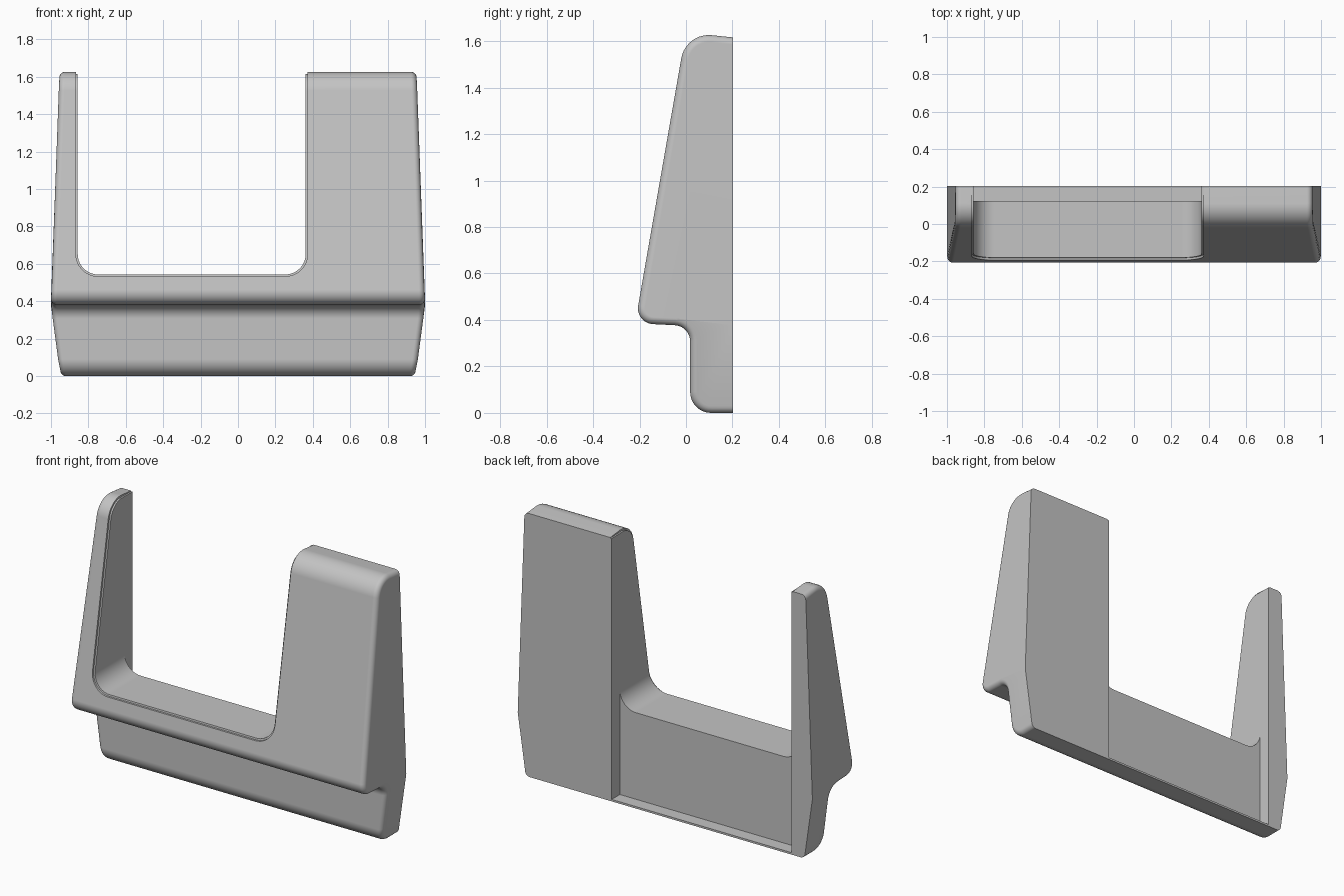
import bpy, bmesh, math
from mathutils import Vector

if "Cube" in bpy.data.objects:
    bpy.data.objects.remove(bpy.data.objects["Cube"])

BACK = 0.203      # y of the flat back
SPLIT = 0.377     # height where the sides are widest
TOP = 1.625
FILLET = 0.03

grey = bpy.data.materials.new("light grey")
grey.use_nodes = True
grey.diffuse_color = (0.55, 0.55, 0.55, 1)
grey.node_tree.nodes["Principled BSDF"].inputs["Base Color"].default_value = grey.diffuse_color


def rounded(corners, steps=10):
    """Replace each (a, b, radius) corner of a closed outline by an arc."""
    out = []
    for i, (a, b, r) in enumerate(corners):
        p = Vector((a, b))
        if not r:
            out.append(p)
            continue
        u = (Vector(corners[i - 1][:2]) - p).normalized()
        v = (Vector(corners[(i + 1) % len(corners)][:2]) - p).normalized()
        half = u.angle(v) / 2
        centre = p + (u + v).normalized() * r / math.sin(half)
        start = p + u * r / math.tan(half) - centre
        end = p + v * r / math.tan(half) - centre
        turn = start.angle_signed(end)
        for k in range(steps + 1):
            t = -turn * k / steps
            c, s = math.cos(t), math.sin(t)
            out.append(centre + Vector((c * start.x - s * start.y, s * start.x + c * start.y)))
    return out


def inset(points, d):
    """Move a clockwise outline inward, keeping the back edge in its plane."""
    out = []
    for i, p in enumerate(points):
        if abs(p.x - BACK) < 1e-5:
            shift = d if p.y < 0.1 else -d if p.y > 1 else 0
            out.append(p + Vector((0, shift)))
            continue
        e1 = (p - points[i - 1]).normalized()
        e2 = (points[(i + 1) % len(points)] - p).normalized()
        n1, n2 = Vector((e1.y, -e1.x)), Vector((e2.y, -e2.x))
        out.append(p + (n1 + n2) * d / (1 + n1.dot(n2)))
    return out


def half_width(z):
    if z > SPLIT:
        return 1 - 0.045 * (z - SPLIT) / (TOP - SPLIT)
    return 1 - 0.05 * (SPLIT - z) / SPLIT


def finish(name, bm):
    bmesh.ops.recalc_face_normals(bm, faces=bm.faces)
    mesh = bpy.data.meshes.new(name)
    bm.to_mesh(mesh)
    bm.free()
    mesh.materials.append(grey)
    obj = bpy.data.objects.new(name, mesh)
    bpy.context.collection.objects.link(obj)
    return obj


def prism(name, points, place, lo, hi):
    """Extrude an outline between two depths; place maps (point, depth) to xyz."""
    bm = bmesh.new()
    rings = [[bm.verts.new(place(p, d)) for p in points] for d in (lo, hi)]
    for ring in rings:
        bm.faces.new(ring)
    for i in range(len(points)):
        bm.faces.new((rings[0][i - 1], rings[0][i], rings[1][i], rings[1][i - 1]))
    return finish(name, bm)


def along_x(p, d):
    return (d, p.x, p.y)


def along_y(p, d):
    return (p.x, d, p.y)


def subtract(target, cutter):
    cutter.hide_render = True
    mod = target.modifiers.new("cut", 'BOOLEAN')
    mod.operation, mod.solver, mod.object = 'DIFFERENCE', 'EXACT', cutter
    bpy.context.view_layer.objects.active = target
    bpy.ops.object.modifier_apply(modifier=mod.name)
    bpy.data.objects.remove(cutter)


# Side profile, from the bottom of the back round the front to the top
profile = rounded([
    (BACK, 0, 0), (0.018, 0, 0.09), (0.018, 0.374, 0.07),
    (-0.219, 0.386, 0.068), (-0.001, 1.637, 0.12), (BACK, 1.616, 0),
    (BACK, SPLIT, 0)])
notch = 22        # last point of the hollow under the front overhang

# Body: profile lofted across x, with rounded rims and tapered sides
bm = bmesh.new()
rings = []
sections = [(side, k) for side, ks in ((-1, range(6)), (1, range(5, -1, -1))) for k in ks]
for side, k in sections:
    a = math.pi / 2 * k / 5
    ring = inset(profile, FILLET * (1 - math.sin(a)))
    rings.append([bm.verts.new((side * (half_width(o.y) - FILLET * (1 - math.cos(a))), p.x, p.y))
                  for o, p in zip(profile, ring)])
for r1, r2 in zip(rings, rings[1:]):
    for i in range(len(profile)):
        bm.faces.new((r1[i - 1], r1[i], r2[i], r2[i - 1]))
for ring in (rings[0], rings[-1]):
    bm.faces.new(ring[:notch + 1] + ring[-1:])
    bm.faces.new(ring[notch:])
body = finish("holder_body", bm)


# Opening through the body, open at the top
def opening(name, grow):
    lo, hi, floor = -0.857 - grow, 0.362 + grow, 0.543 - grow
    r = 0.11 + grow
    pts = rounded([(lo, 2, 0), (lo, floor, r), (hi, floor, r), (hi, 2, 0)], 12)
    return prism(name, pts, along_y, -0.5, 0.5)


# Thin step around the front rim of the opening
step = opening("rim_step_cutter", 0.01)
core_outline = [Vector((0.8, p.y)) if abs(p.x - BACK) < 1e-5 else p for p in inset(profile, 0.012)]
subtract(step, prism("core_cutter", core_outline, along_x, -1.5, 1.5))
subtract(body, step)
subtract(body, opening("opening_cutter", 0))

# Recess in the back, leaving a thin sill at the bottom
recess = [Vector(c) for c in ((-0.857, 0.012), (0.362, 0.012), (0.362, 1.9), (-0.857, 1.9))]
subtract(body, prism("recess_cutter", recess, along_y, 0.124, 0.6))

# Smooth shading with crisp edges
bpy.ops.object.select_all(action='DESELECT')
body.select_set(True)
bpy.context.view_layer.objects.active = body
bpy.ops.object.shade_smooth_by_angle(angle=math.radians(30))
weighted = body.modifiers.new("even_normals", 'WEIGHTED_NORMAL')
weighted.keep_sharp = True
